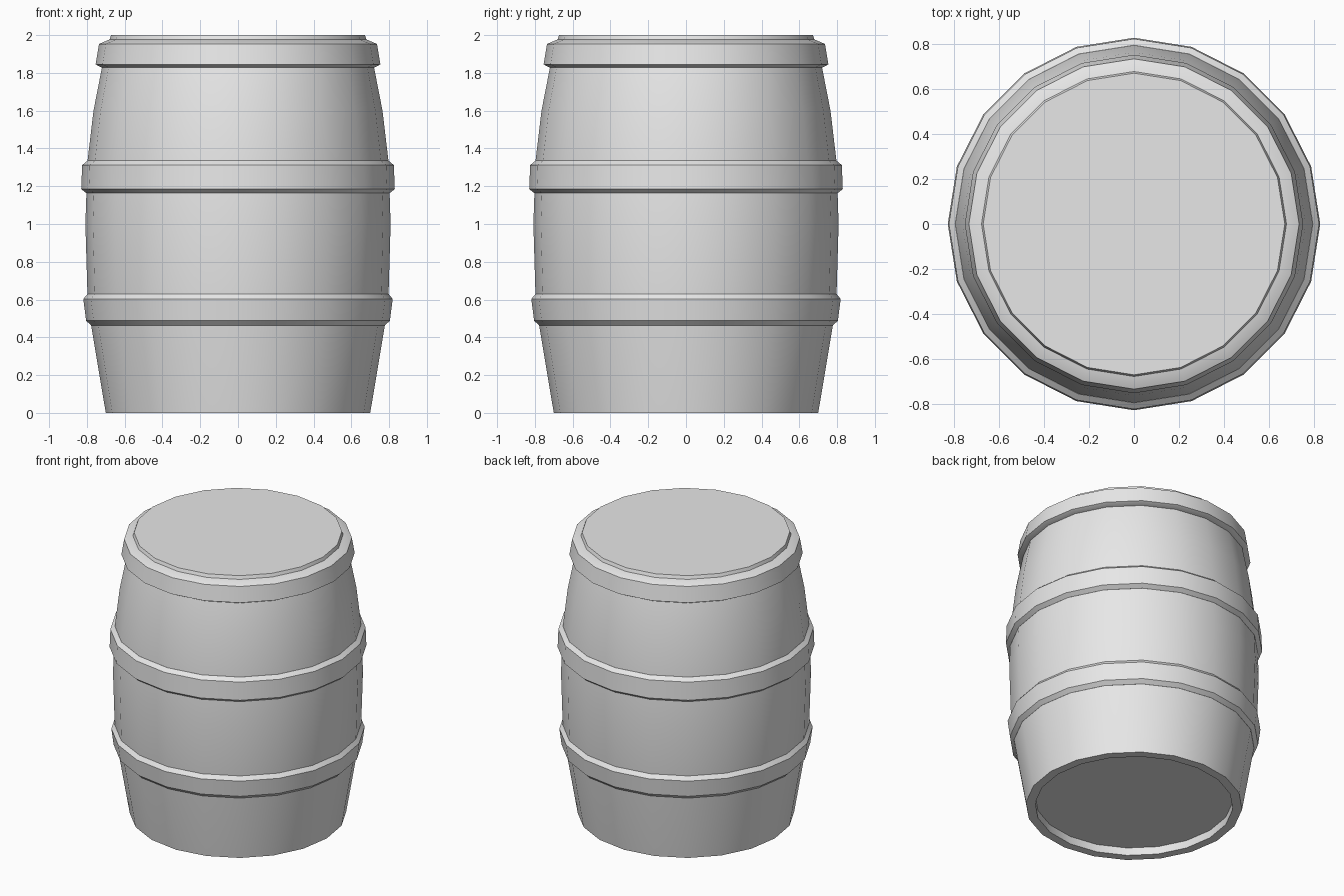
import bpy
import bmesh
from math import cos, sin, pi, radians

SIDES = 20

default_cube = bpy.data.objects.get("Cube")
if default_cube:
    bpy.data.objects.remove(default_cube, do_unlink=True)

# Single plain grey material
grey = bpy.data.materials.new("plain_grey")
grey.use_nodes = True
grey.diffuse_color = (0.8, 0.8, 0.8, 1)
grey.node_tree.nodes["Principled BSDF"].inputs["Base Color"].default_value = (0.8, 0.8, 0.8, 1)


def lathe(name, profile, closed):
    """Spin (radius, height) points round z; closed joins last to first, else caps both ends."""
    bm = bmesh.new()
    rings = []
    for r, z in profile:
        rings.append([bm.verts.new((r * cos(2 * pi * i / SIDES), r * sin(2 * pi * i / SIDES), z))
                      for i in range(SIDES)])
    pairs = list(zip(rings, rings[1:]))
    if closed:
        pairs.append((rings[-1], rings[0]))
    else:
        bm.faces.new(rings[0][::-1])
        bm.faces.new(rings[-1])
    for low, high in pairs:
        for i in range(SIDES):
            j = (i + 1) % SIDES
            bm.faces.new((low[i], low[j], high[j], high[i]))
    bmesh.ops.recalc_face_normals(bm, faces=bm.faces)
    mesh = bpy.data.meshes.new(name)
    bm.to_mesh(mesh)
    bm.free()
    mesh.materials.append(grey)
    obj = bpy.data.objects.new(name, mesh)
    bpy.context.collection.objects.link(obj)
    bpy.ops.object.select_all(action='DESELECT')
    obj.select_set(True)
    bpy.context.view_layer.objects.active = obj
    bpy.ops.object.shade_smooth_by_angle(angle=radians(30))
    return obj


# Bulging body with a recessed base and a flat lid
lathe("barrel_body", [
    (0.64, 0.055), (0.64, 0), (0.70, 0), (0.777, 0.46), (0.797, 0.63), (0.808, 1.0),
    (0.797, 1.33), (0.765, 1.6), (0.72, 1.83), (0.682, 1.97), (0.672, 2.0),
], closed=False)


# Hoops: bevelled top and bottom edges, inner wall buried in the body
def hoop(name, outline):
    (r_low, z_low), (r_high, z_high) = outline[0], outline[-1]
    inner = [(r_high - 0.03, z_high), (r_low - 0.03, z_low)]
    lathe(name, outline + inner, closed=True)


hoop("lower_hoop", [(0.778, 0.463), (0.804, 0.488), (0.819, 0.603), (0.797, 0.63)])
hoop("middle_hoop", [(0.803, 1.163), (0.83, 1.185), (0.825, 1.312), (0.797, 1.335)])
hoop("upper_hoop", [(0.722, 1.828), (0.754, 1.845), (0.736, 1.953), (0.68, 1.977)])
